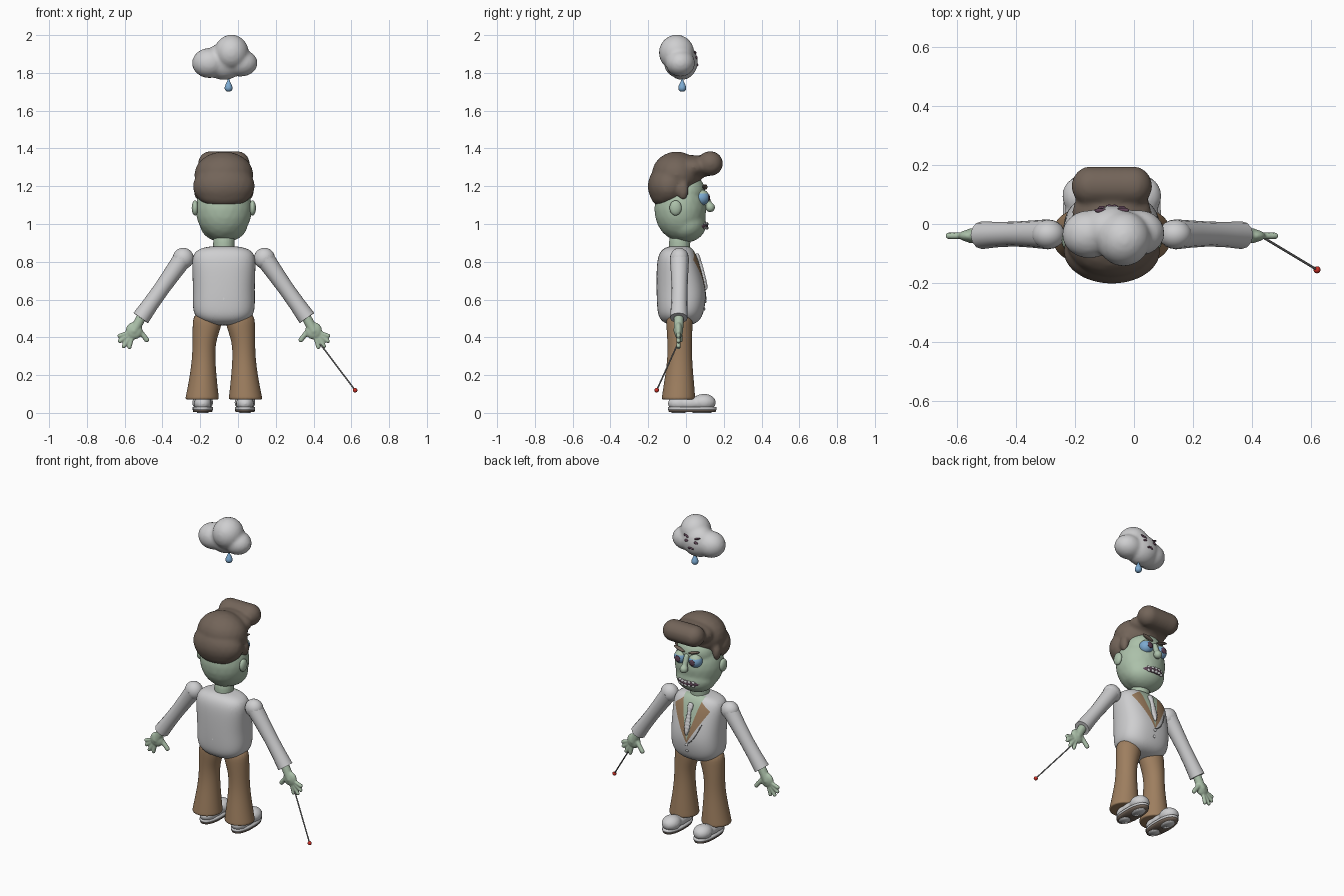
import bpy, bmesh, math
from mathutils import Matrix, Vector, Euler

cube = bpy.data.objects.get("Cube")
if cube:
    bpy.data.objects.remove(cube)

X0 = -0.075  # centre line of the figure


def material(name, rgb):
    m = bpy.data.materials.new(name)
    m.use_nodes = True
    m.diffuse_color = (*rgb, 1)
    m.node_tree.nodes["Principled BSDF"].inputs["Base Color"].default_value = (*rgb, 1)
    return m


GREY = material("light grey", (0.62, 0.62, 0.63))
SKIN = material("pale green", (0.41, 0.53, 0.40))
HAIR = material("dark brown", (0.17, 0.128, 0.10))
CLOTH = material("tan brown", (0.34, 0.21, 0.115))
BLUE = material("water blue", (0.20, 0.40, 0.64))
PLUM = material("dark plum", (0.11, 0.055, 0.09))
RED = material("red", (0.62, 0.03, 0.02))
STEEL = material("steel grey", (0.2, 0.2, 0.2))


def finish(name, bm, mat):
    bmesh.ops.recalc_face_normals(bm, faces=bm.faces)
    for f in bm.faces:
        f.smooth = True
    me = bpy.data.meshes.new(name)
    bm.to_mesh(me)
    bm.free()
    ob = bpy.data.objects.new(name, me)
    me.materials.append(mat)
    bpy.context.scene.collection.objects.link(ob)
    return ob


def ball(name, loc, size, mat, tilt=0):
    bm = bmesh.new()
    mx = Matrix.LocRotScale(Vector(loc), Euler((0, tilt, 0)), Vector(size))
    bmesh.ops.create_uvsphere(bm, u_segments=20, v_segments=12, radius=1, matrix=mx)
    return finish(name, bm, mat)


def blend(name, blobs, mat, voxel=0.01, smooth=6):
    """Ellipsoids melted together into one soft surface."""
    bm = bmesh.new()
    for loc, size in blobs:
        mx = Matrix.LocRotScale(Vector(loc), None, Vector(size))
        bmesh.ops.create_icosphere(bm, subdivisions=3, radius=1, matrix=mx)
    ob = finish(name, bm, mat)
    rem = ob.modifiers.new("melt", "REMESH")
    rem.mode = "VOXEL"
    rem.voxel_size = voxel
    rem.use_smooth_shade = True
    sm = ob.modifiers.new("soften", "SMOOTH")
    sm.factor, sm.iterations = 0.5, smooth
    return ob


def loft(name, rings, mat, power=2.0, levels=2, sides=24):
    """Stacked superellipses: (z, x, half width, y, half depth)."""
    bm = bmesh.new()
    loops = []
    for z, x, w, y, d in rings:
        loop = []
        for i in range(sides):
            a = math.tau * i / sides
            c, s = math.cos(a), math.sin(a)
            px = math.copysign(abs(c) ** (2 / power), c)
            py = math.copysign(abs(s) ** (2 / power), s)
            loop.append(bm.verts.new((x + w * px, y + d * py, z)))
        loops.append(loop)
    for a, b in zip(loops, loops[1:]):
        for i in range(sides):
            j = (i + 1) % sides
            bm.faces.new((a[i], a[j], b[j], b[i]))
    bm.faces.new(loops[0])
    bm.faces.new(loops[-1])
    ob = finish(name, bm, mat)
    if levels:
        sub = ob.modifiers.new("round", "SUBSURF")
        sub.levels = sub.render_levels = levels
    return ob


def tube(name, points, mat):
    """Round tube through (position, radius) points."""
    cu = bpy.data.curves.new(name, "CURVE")
    cu.dimensions = "3D"
    cu.bevel_depth, cu.bevel_resolution, cu.use_fill_caps = 1, 4, True
    sp = cu.splines.new("POLY")
    sp.points.add(len(points) - 1)
    for p, (co, r) in zip(sp.points, points):
        p.co, p.radius = (*co, 1), r
    sp.use_smooth = True
    cu.materials.append(mat)
    ob = bpy.data.objects.new(name, cu)
    bpy.context.scene.collection.objects.link(ob)
    return ob


def chain(p, q, r, n=6):
    p, q = Vector(p), Vector(q)
    return [(p.lerp(q, i / n), (r, r, r)) for i in range(n + 1)]


def face_y(ob, x, z):
    """Depth of the forward surface of an object at x, z."""
    dg = bpy.context.evaluated_depsgraph_get()
    hit, loc, _, _ = ob.evaluated_get(dg).ray_cast(Vector((x, 1, z)), Vector((0, -1, 0)))
    return loc.y if hit else 0.05


# Torso, with the lapels and open neck cut into its front
torso = loft("torso", [
    (0.462, X0, 0.06, -0.03, 0.05), (0.48, X0, 0.115, -0.03, 0.095),
    (0.515, X0, 0.16, -0.03, 0.12), (0.58, X0, 0.167, -0.025, 0.13),
    (0.65, X0, 0.164, -0.025, 0.132), (0.75, X0, 0.168, -0.037, 0.12),
    (0.82, X0, 0.17, -0.045, 0.107), (0.86, X0, 0.15, -0.045, 0.088),
    (0.878, X0, 0.1, -0.04, 0.065), (0.883, X0, 0.05, -0.035, 0.04)], GREY, 2.5)
bm = bmesh.new()
bm.from_object(torso, bpy.context.evaluated_depsgraph_get())
for s in (-1, 1):
    for (ax, az), (bx, bz) in (((0, 0.62), (0.07, 0.88)), ((0, 0.6), (0.125, 0.81)),
                               ((0.125, 0.81), (0.055, 0.865))):
        bmesh.ops.bisect_plane(bm, geom=bm.verts[:] + bm.edges[:] + bm.faces[:],
                               plane_co=(X0 + s * ax, 0, az),
                               plane_no=(bz - az, 0, s * (ax - bx)))
for f in bm.faces:
    f.smooth = True
    c = f.calc_center_median()
    d = abs(c.x - X0)
    if c.y > 0 and c.z > 0.62 + d * 0.26 / 0.07:
        f.material_index = 1
    elif c.y > 0 and 0.6 + d * 0.21 / 0.125 < c.z < 0.81 + (0.125 - d) * 0.055 / 0.07:
        f.material_index = 2
torso.modifiers.clear()
bm.to_mesh(torso.data)
bm.free()
torso.data.materials.append(SKIN)
torso.data.materials.append(CLOTH)

# Tie, buttons and watch chain
blend("tie", [((X0, face_y(torso, X0, z) + 0.004, z), (r, 0.012, 0.016)) for z, r in (
    (0.83, 0.02), (0.815, 0.02), (0.8, 0.014), (0.78, 0.015), (0.76, 0.017),
    (0.74, 0.019), (0.72, 0.021), (0.7, 0.021), (0.68, 0.016), (0.665, 0.009))],
    GREY, 0.005, 3)
for z in (0.59, 0.55):
    ball("vest_button", (X0, face_y(torso, X0, z), z), (0.009, 0.006, 0.009), GREY)
links = []
for i in range(9):
    t = i / 8
    x, z = X0 - 0.09 * t, 0.6 + 0.13 * t - 0.12 * t * (1 - t)
    links.append(((x, face_y(torso, x, z) + 0.002, z), 0.0025))
tube("watch_chain", links, STEEL)

# Head
loft("neck", [(0.83, X0, 0.06, -0.035, 0.06), (0.88, X0, 0.055, -0.035, 0.055),
              (0.96, X0, 0.06, -0.03, 0.06)], SKIN)
head = blend("head", [((X0, -0.03, 1.08), (0.15, 0.138, 0.172)),
                      ((X0, 0.0, 1.0), (0.128, 0.108, 0.098)),
                      ((X0, 0.0, 1.17), (0.122, 0.103, 0.1))], SKIN)
blend("nose", chain((X0, 0.1, 1.16), (X0, 0.124, 1.1), 0.017)
      + [((X0, 0.128, 1.088), (0.026, 0.026, 0.026))], SKIN, 0.006, 4)
mouth = ball("mouth", (X0, 0.032, 0.99), (0.096, 0.086, 0.033), PLUM)
for row in (-1, 1):
    for i in range(-2, 3):
        x, z = X0 + i * 0.023, 0.99 + row * 0.0105
        ball("tooth", (x, face_y(mouth, x, z), z), (0.011, 0.006, 0.0095), GREY)

for s in (-1, 1):
    ball("ear", (X0 + s * 0.152, -0.055, 1.085), (0.018, 0.032, 0.04), SKIN)
    ex = X0 + s * 0.052
    eye = ball("eye", (ex, 0.082, 1.14), (0.042, 0.042, 0.042), BLUE)
    eye.data.materials.append(SKIN)
    for p in eye.data.polygons:  # upper lid
        p.material_index = int(p.center.z > 1.16)
    ball("pupil", (ex, 0.121, 1.138), (0.019, 0.006, 0.019), PLUM)
    ball("eyebrow", (ex, 0.1, 1.196), (0.04, 0.014, 0.008), HAIR, -s * 0.3)

# Hair with a forward roll
roll = [((X0 + i * 0.024, 0.128, 1.32), (0.065, 0.068, 0.066)) for i in range(-3, 4)]
sideburns = [((X0 + s * 0.135, -0.015, 1.18), (0.024, 0.03, 0.055)) for s in (-1, 1)]
blend("hair", [((X0, -0.05, 1.26), (0.157, 0.132, 0.124)),
               ((X0, -0.092, 1.2), (0.165, 0.111, 0.118)),
               ((X0, -0.11, 1.16), (0.14, 0.08, 0.075)),
               ((X0, 0.04, 1.3), (0.135, 0.1, 0.065))] + roll + sideburns, HAIR)

# Limbs, mirrored about the centre line
for s in (-1, 1):
    def at(dx, y, z):
        return (X0 + s * dx, y, z)

    ball("shoulder", at(0.215, -0.035, 0.818), (0.056, 0.05, 0.056), GREY)
    tube("sleeve", [(at(0.215, -0.035, 0.82), 0.051), (at(0.27, -0.034, 0.742), 0.046),
                    (at(0.33, -0.034, 0.657), 0.042), (at(0.39, -0.036, 0.573), 0.043),
                    (at(0.44, -0.038, 0.502), 0.047)], GREY)
    palm = at(0.475, -0.04, 0.435)
    hand = chain(at(0.44, -0.038, 0.5), palm, 0.026)
    hand.append((palm, (0.045, 0.022, 0.046)))
    for dx, z in ((0.5, 0.348), (0.53, 0.353), (0.55, 0.38), (0.553, 0.408)):
        hand += chain(palm, at(dx, -0.04, z), 0.0115, 12)
    hand += chain(at(0.45, -0.035, 0.44), at(0.408, -0.03, 0.387), 0.014)
    blend("hand", hand, SKIN, 0.005, 3)

    loft("trouser_leg", [
        (0.07, X0 + s * 0.115, 0.09, -0.04, 0.09), (0.073, X0 + s * 0.115, 0.09, -0.04, 0.09),
        (0.16, X0 + s * 0.111, 0.076, -0.037, 0.08), (0.28, X0 + s * 0.107, 0.061, -0.033, 0.065),
        (0.38, X0 + s * 0.105, 0.061, -0.033, 0.065), (0.46, X0 + s * 0.088, 0.078, -0.035, 0.07),
        (0.54, X0 + s * 0.082, 0.08, -0.035, 0.07)], CLOTH)

    # Shoe with dark tread and pale pads
    blend("shoe", [(at(0.112, 0.095, 0.055), (0.056, 0.064, 0.046)),
                   (at(0.112, 0.02, 0.05), (0.048, 0.09, 0.04)),
                   (at(0.112, -0.035, 0.05), (0.047, 0.062, 0.042))], GREY, 0.008, 4)
    sx = X0 + s * 0.112
    loft("shoe_sole", [(0.016, sx, 0.054, 0.033, 0.128), (0.03, sx, 0.054, 0.033, 0.128)],
         GREY, 2.4, 0, 32)
    loft("shoe_tread", [(0.004, sx, 0.05, 0.033, 0.123), (0.016, sx, 0.053, 0.033, 0.127)],
         HAIR, 2.4, 0, 32)
    for y, d in ((0.085, 0.05), (-0.04, 0.036)):
        loft("sole_pad", [(0, sx, 0.03, y, d), (0.006, sx, 0.032, y, d + 0.002)],
             GREY, 2, 0)

# Wand
tube("wand", [((0.42, -0.035, 0.385), 0.004), ((0.62, -0.155, 0.12), 0.004)], STEEL)
ball("wand_tip", (0.62, -0.155, 0.12), (0.012, 0.012, 0.012), RED)

# Rain cloud with a small frowning face and one drop
cloud = blend("cloud", [((-0.035, -0.05, 1.907), (0.092, 0.094, 0.096)),
                        ((-0.152, -0.035, 1.852), (0.092, 0.082, 0.08)),
                        ((0.016, -0.03, 1.852), (0.088, 0.078, 0.072)),
                        ((-0.075, -0.022, 1.86), (0.11, 0.085, 0.098))], GREY)
for s in (-1, 1):
    for part, dx, z, size, tilt in (("cloud_brow", 0.036, 1.906, (0.024, 0.008, 0.006), -0.35),
                                    ("cloud_eye", 0.034, 1.882, (0.013, 0.007, 0.008), 0.2),
                                    ("cloud_mouth", 0.009, 1.842, (0.012, 0.006, 0.006), 0.4)):
        x = X0 + s * dx
        ball(part, (x, face_y(cloud, x, z), z), size, PLUM, s * tilt)
loft("raindrop", [(1.7, -0.05, 0.006, -0.02, 0.006), (1.706, -0.05, 0.019, -0.02, 0.019),
                  (1.722, -0.05, 0.024, -0.02, 0.024), (1.74, -0.05, 0.016, -0.02, 0.016),
                  (1.758, -0.05, 0.006, -0.02, 0.006), (1.775, -0.05, 0.002, -0.02, 0.002)],
     BLUE, sides=12)
